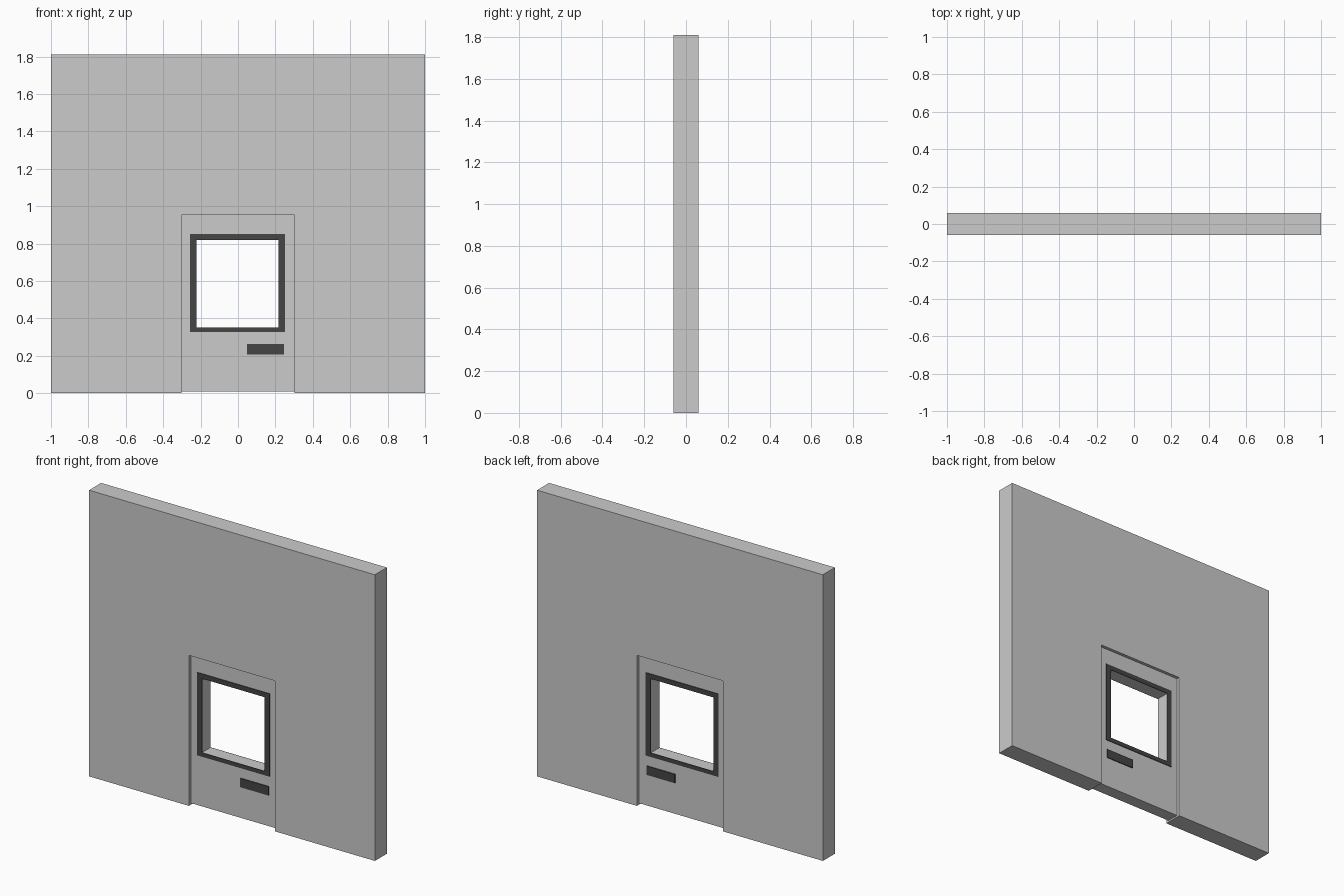
import bpy, bmesh

if "Cube" in bpy.data.objects:
    bpy.data.objects.remove(bpy.data.objects["Cube"])


def finish(name, bm, color_mat=None):
    bmesh.ops.recalc_face_normals(bm, faces=bm.faces)
    me = bpy.data.meshes.new(name)
    bm.to_mesh(me)
    bm.free()
    ob = bpy.data.objects.new(name, me)
    bpy.context.collection.objects.link(ob)
    if color_mat:
        me.materials.append(color_mat)
    return ob


def extrude_y(bm, faces, depth):
    res = bmesh.ops.extrude_face_region(bm, geom=faces)
    verts = [v for v in res["geom"] if isinstance(v, bmesh.types.BMVert)]
    bmesh.ops.translate(bm, vec=(0, depth, 0), verts=verts)


def slab(name, outline, y0, y1, mat=None):
    """Extrude an x-z outline from y0 to y1."""
    bm = bmesh.new()
    f = bm.faces.new([bm.verts.new((x, y0, z)) for x, z in outline])
    extrude_y(bm, [f], y1 - y0)
    return finish(name, bm, mat)


def frame(name, outer, inner, y0, y1, mat=None):
    """Rectangular slab with a rectangular opening; rects are x0, x1, z0, z1."""
    bm = bmesh.new()
    rings = []
    for x0, x1, z0, z1 in (outer, inner):
        pts = [(x0, z0), (x1, z0), (x1, z1), (x0, z1)]
        rings.append([bm.verts.new((x, y0, z)) for x, z in pts])
    o, i = rings
    faces = [bm.faces.new((o[k], o[(k + 1) % 4], i[(k + 1) % 4], i[k]))
             for k in range(4)]
    extrude_y(bm, faces, y1 - y0)
    return finish(name, bm, mat)


dark = bpy.data.materials.new("dark_trim")
dark.diffuse_color = (0.06, 0.06, 0.06, 1)
dark.use_nodes = True
dark.node_tree.nodes["Principled BSDF"].inputs["Base Color"].default_value = dark.diffuse_color

# Wall with a doorway notch
W, H, T = 1.0, 1.81, 0.06
DX, DZ = 0.302, 0.952
slab("wall", [(-W, 0), (-DX, 0), (-DX, DZ), (DX, DZ), (DX, 0),
              (W, 0), (W, H), (-W, H)], -T, T)

# Recessed door panel with window opening
D = 0.04
opening = (-0.222, 0.216, 0.352, 0.82)
frame("door", (-DX, DX, 0.01, DZ), opening, -D, D)

# Dark window trim and handle plate on both faces
for side, s in (("front", -1), ("back", 1)):
    frame(side + "_window_trim", (-0.257, 0.251, 0.326, 0.85), opening,
          s * D, s * (D + 0.004), dark)
    slab(side + "_handle_plate", [(0.047, 0.206), (0.245, 0.206),
                                  (0.245, 0.262), (0.047, 0.262)],
         s * D, s * (D + 0.006), dark)
